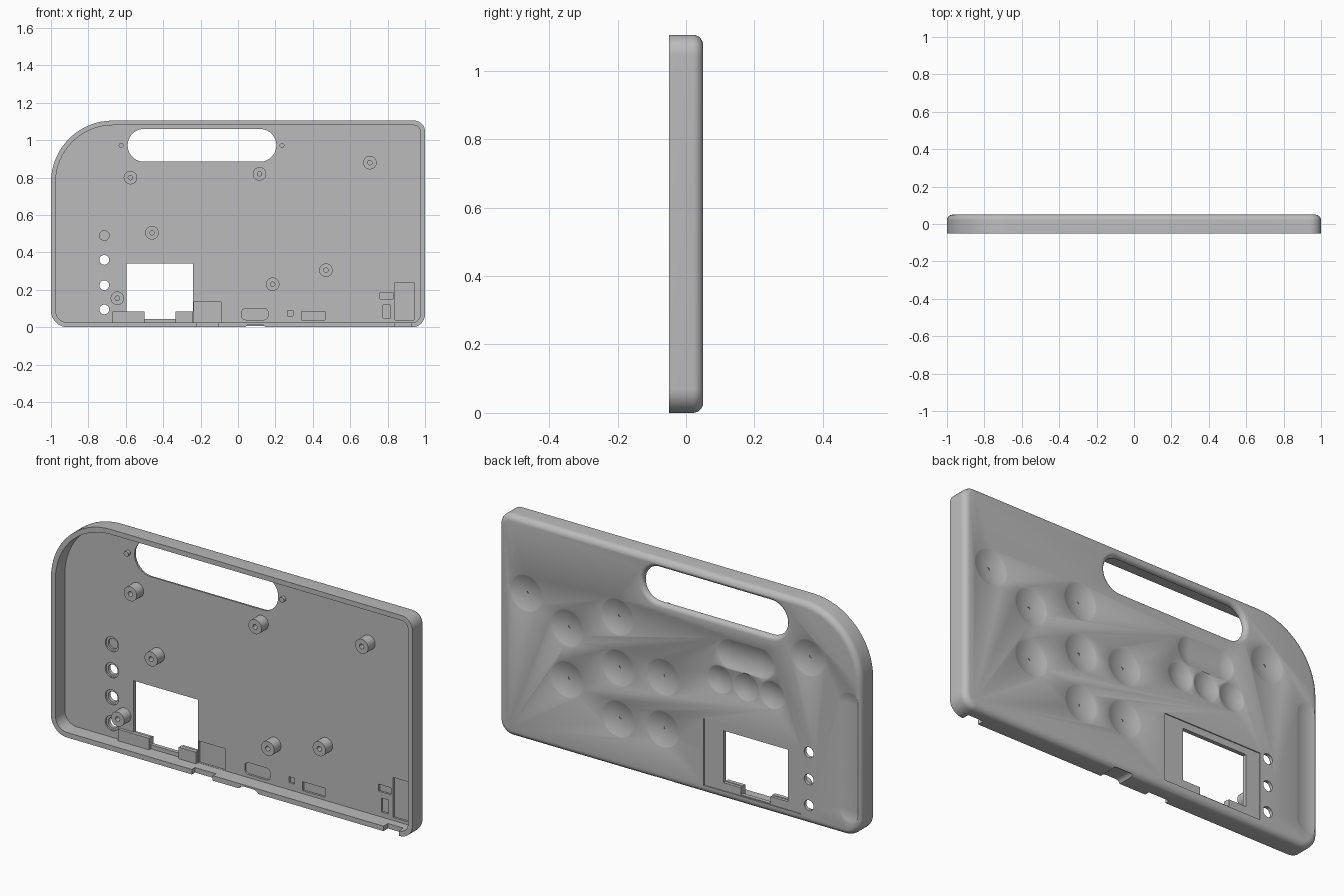
import bpy, bmesh, math

if "Cube" in bpy.data.objects:
    bpy.data.objects.remove(bpy.data.objects["Cube"], do_unlink=True)

BACK, FLOOR, FRONT = 0.05, 0.025, -0.05

grey = bpy.data.materials.new("plain grey")
grey.use_nodes = True
grey.diffuse_color = (0.5, 0.5, 0.5, 1)
grey.node_tree.nodes["Principled BSDF"].inputs["Base Color"].default_value = (0.5, 0.5, 0.5, 1)


def outline(x0, x1, z0, z1, radii, grow=0.0, n=12):
    """Rounded rectangle in x and z; radii run from lower left, anticlockwise."""
    if not isinstance(radii, (list, tuple)):
        radii = [radii] * 4
    signs = [(1, 1), (-1, 1), (-1, -1), (1, -1)]
    corners = [(x0, z0), (x1, z0), (x1, z1), (x0, z1)]
    pts = []
    for i, ((cx, cz), (sx, sz), r) in enumerate(zip(corners, signs, radii)):
        if r == 0:
            pts.append((cx - sx * grow, cz - sz * grow))
            continue
        for k in range(n + 1):
            a = math.pi + (i + k / n) * math.pi / 2
            pts.append((cx + sx * r + (r + grow) * math.cos(a),
                        cz + sz * r + (r + grow) * math.sin(a)))
    return pts


def circle(x, z, r, n=40):
    return [(x + r * math.cos(2 * math.pi * k / n),
             z + r * math.sin(2 * math.pi * k / n)) for k in range(n)]


def loft(name, rings):
    """Closed solid through (outline, y) rings."""
    bm = bmesh.new()
    loops = [[bm.verts.new((x, y, z)) for x, z in pts] for pts, y in rings]
    for a, b in zip(loops, loops[1:]):
        for i in range(len(a)):
            j = (i + 1) % len(a)
            bm.faces.new((a[i], a[j], b[j], b[i]))
    bm.faces.new(loops[0])
    bm.faces.new(loops[-1][::-1])
    bmesh.ops.recalc_face_normals(bm, faces=bm.faces)
    me = bpy.data.meshes.new(name)
    bm.to_mesh(me)
    bm.free()
    me.materials.append(grey)
    ob = bpy.data.objects.new(name, me)
    bpy.context.collection.objects.link(ob)
    return ob


def activate(ob):
    bpy.ops.object.select_all(action='DESELECT')
    ob.select_set(True)
    bpy.context.view_layer.objects.active = ob


def smooth(ob):
    activate(ob)
    bpy.ops.object.shade_smooth_by_angle(angle=math.radians(30))


def cut(rings):
    cutter = loft("cutter", rings)
    cutter.hide_render = True
    activate(shell)
    mod = shell.modifiers.new("cut", 'BOOLEAN')
    mod.operation, mod.solver, mod.object = 'DIFFERENCE', 'EXACT', cutter
    bpy.ops.object.modifier_apply(modifier=mod.name)
    bpy.data.objects.remove(cutter, do_unlink=True)


def cut_box(x0, x1, z0, z1, y0, y1, r=0):
    cut([(outline(x0, x1, z0, z1, r, n=6), y) for y in (y0, y1)])


def bowl(shape, r, depth):
    """Rings of a shallow bowl in the back; shape(k) gives the outline at fraction k."""
    steps = [0.06, 0.2, 0.35, 0.5, 0.65, 0.8, 0.92, 1.0, 1.1]
    return [(shape(k * r), BACK - depth * (1 - k * k)) for k in steps]


# Hollow shell: floor, inner wall, rim, outer wall, rounded back edge
def body(inset):
    return outline(-1, 1, 0, 1.105, (0.09, 0.07, 0.06, 0.33), -inset, 16)


EDGE = 0.03
rings = [(body(0.025), FLOOR), (body(0.025), FRONT), (body(0), FRONT)]
for k in range(7):
    a = k / 6 * math.pi / 2
    rings.append((body(EDGE * (1 - math.cos(a))), BACK - EDGE * (1 - math.sin(a))))
shell = loft("case_shell", rings)


# Carrying handle opening, flared at the back
def grip(grow):
    return outline(-0.59, 0.205, 0.885, 1.06, 0.0875, grow, 16)


rings = [(grip(0), -0.1)]
for k in range(6):
    a = k / 6 * math.pi / 2
    rings.append((grip(0.022 * (1 - math.cos(a))), 0.028 + 0.022 * math.sin(a)))
rings += [(grip(0.022), BACK), (grip(0.022), 0.08)]
cut(rings)

# Back bowls for the large buttons
for x, z in [(0.85, 0.737), (0.622, 0.625), (0.622, 0.367), (0.345, 0.754),
             (0.34, 0.5), (0.34, 0.246), (0.094, 0.52), (0.094, 0.26), (-0.711, 0.832)]:
    cut(bowl(lambda r: circle(x, z, r), 0.093, 0.019))
    cut([(circle(x, z, 0.007, 12), y) for y in (0.028, 0.06)])

# Three small bowls below a long finger groove
for x in (-0.222, -0.367, -0.512):
    cut(bowl(lambda r: circle(x, 0.592, r), 0.071, 0.017))
cut(bowl(lambda r: outline(-0.45 - r, -0.28 + r, 0.735 - r, 0.735 + r, r), 0.075, 0.017))

# Thumb groove along the side edge
cut(bowl(lambda r: outline(-0.94 - r, -0.94 + r, 0.13 - r, 0.66 + r, r), 0.06, 0.009))

# Screen bezel recess and screen window
cut_box(-0.672, -0.133, 0.04, 0.374, BACK - 0.005, 0.08)
cut_box(-0.595, -0.24, 0.08, 0.34, -0.04, 0.08)
cut_box(-0.5, -0.335, 0.045, 0.2, -0.04, 0.08)

# Side button holes with counterbores; the top one is blind
for z in (0.095, 0.225, 0.36, 0.49):
    cut([(circle(-0.715, z, 0.037), 0), (circle(-0.715, z, 0.037), FLOOR + 0.008)])
    end = 0.08 if z < 0.4 else 0.042
    cut([(circle(-0.715, z, 0.026), y) for y in (0, end)])

# Component pockets in the floor
for x0, x1, z0, z1, r in [(0.02, 0.16, 0.04, 0.1, 0.02), (0.265, 0.295, 0.06, 0.09, 0),
                          (0.34, 0.465, 0.04, 0.085, 0), (0.76, 0.83, 0.15, 0.185, 0),
                          (0.775, 0.815, 0.05, 0.12, 0), (0.84, 0.94, 0.04, 0.24, 0),
                          (-0.235, -0.09, 0.026, 0.135, 0)]:
    cut_box(x0, x1, z0, z1, 0, FLOOR + 0.01, r)

# Connector notches in the bottom wall
cut_box(-0.22, -0.105, -0.05, 0.027, -0.1, -0.025)
cut_box(0.84, 0.925, -0.05, 0.027, -0.1, -0.015)
cut([(outline(0.035, 0.15, -0.05, 0.016, 0.03), y) for y in (-0.1, 0.04)])
smooth(shell)

# Screen support tabs
for side, x0, x1 in [("left", -0.335, -0.24), ("right", -0.67, -0.5)]:
    loft("screen_tab_" + side, [(outline(x0, x1, 0.02, 0.083, 0), y) for y in (0.01, 0.03)])

# Screw posts with bores
for i, (x, z) in enumerate([(-0.575, 0.8), (0.115, 0.82), (0.705, 0.88), (-0.46, 0.505),
                            (0.47, 0.305), (0.185, 0.23), (-0.645, 0.155)]):
    smooth(loft(f"screw_post_{i + 1}", [(circle(x, z, 0.036), 0.03), (circle(x, z, 0.036), -0.03),
                                        (circle(x, z, 0.012), -0.03), (circle(x, z, 0.012), 0.01)]))

# Locating pegs beside the handle
for side, x in [("left", 0.235), ("right", -0.625)]:
    smooth(loft("locating_peg_" + side, [(circle(x, 0.972, 0.013, 20), y) for y in (0.03, 0.008)]))
